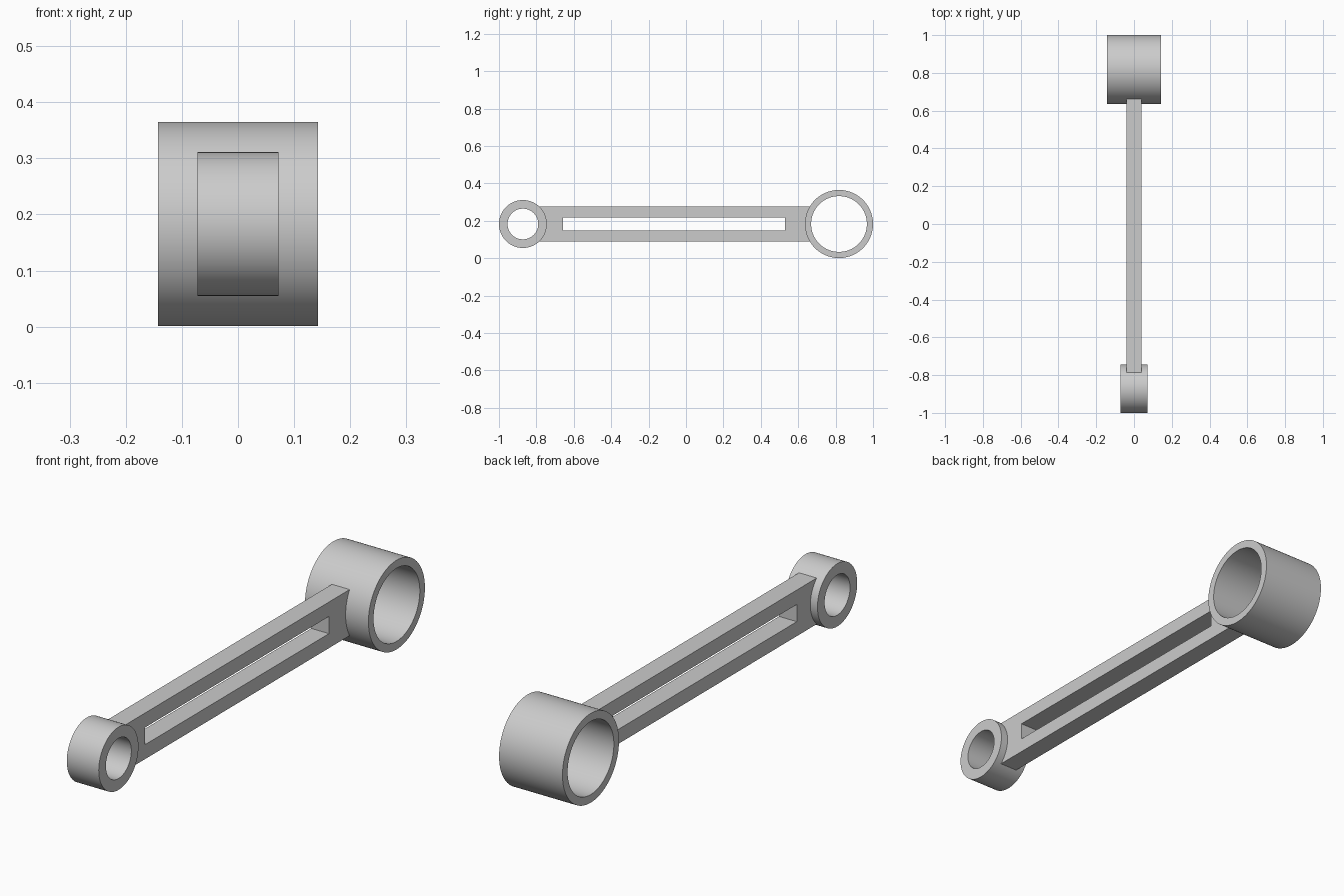
import bpy, bmesh, math
from mathutils import Matrix

cube = bpy.data.objects.get("Cube")
if cube:
    bpy.data.objects.remove(cube, do_unlink=True)

grey = bpy.data.materials.new("light grey metal")
grey.use_nodes = True
COLOUR = (0.6, 0.6, 0.6, 1)
grey.diffuse_color = COLOUR
grey.node_tree.nodes["Principled BSDF"].inputs["Base Color"].default_value = COLOUR

AXIS_Z = 0.183
SEGMENTS = 96
# Profile plane (u, v) lies along y and z, extrusion runs along x
SIDEWAYS = Matrix(((0, 0, 1, 0), (1, 0, 0, 0), (0, 1, 0, 0), (0, 0, 0, 1)))


def arc(cy, radius, start, end, steps):
    """Points of an arc around (cy, AXIS_Z)."""
    angles = [start + (end - start) * i / steps for i in range(steps + 1)]
    return [(cy + radius * math.cos(a), AXIS_Z + radius * math.sin(a)) for a in angles]


def circle(cy, radius):
    return arc(cy, radius, 0, 2 * math.pi, SEGMENTS)[:-1]


def plate(name, outlines, half_width):
    """Extrude filled outlines (the second one is a hole) across x."""
    curve = bpy.data.curves.new(name + "_profile", "CURVE")
    curve.dimensions = "2D"
    curve.fill_mode = "BOTH"
    curve.extrude = half_width
    for points in outlines:
        spline = curve.splines.new("POLY")
        spline.points.add(len(points) - 1)
        for p, (u, v) in zip(spline.points, points):
            p.co = (u, v, 0, 1)
        spline.use_cyclic_u = True
    helper = bpy.data.objects.new(name + "_helper", curve)
    bpy.context.collection.objects.link(helper)
    bpy.context.view_layer.update()
    evaluated = helper.evaluated_get(bpy.context.evaluated_depsgraph_get())
    mesh = bpy.data.meshes.new_from_object(evaluated)
    bpy.data.objects.remove(helper, do_unlink=True)
    bpy.data.curves.remove(curve)

    mesh.name = name
    mesh.transform(SIDEWAYS)
    bm = bmesh.new()
    bm.from_mesh(mesh)
    bmesh.ops.remove_doubles(bm, verts=bm.verts, dist=0.00001)
    bmesh.ops.recalc_face_normals(bm, faces=bm.faces)
    bm.to_mesh(mesh)
    bm.free()
    mesh.materials.clear()
    mesh.materials.append(grey)
    obj = bpy.data.objects.new(name, mesh)
    bpy.context.collection.objects.link(obj)
    bpy.ops.object.select_all(action="DESELECT")
    obj.select_set(True)
    bpy.context.view_layer.objects.active = obj
    bpy.ops.object.shade_smooth_by_angle(angle=math.radians(30))
    return obj


# Bearing rings at both ends
BIG_Y, BIG_R = 0.818, 0.182
SMALL_Y, SMALL_R = -0.872, 0.128
plate("large_end_ring", [circle(BIG_Y, BIG_R), circle(BIG_Y, 0.149)], 0.143)
plate("small_end_ring", [circle(SMALL_Y, SMALL_R), circle(SMALL_Y, 0.082)], 0.072)

# Slotted rod, its ends hollowed to seat against the rings
HALF_H = 0.094
SEAT = 0.002
big_angle = math.asin(HALF_H / (BIG_R - SEAT))
small_angle = math.asin(HALF_H / (SMALL_R - SEAT))
outline = (arc(SMALL_Y, SMALL_R - SEAT, small_angle, -small_angle, 24)
           + arc(BIG_Y, BIG_R - SEAT, math.pi + big_angle, math.pi - big_angle, 24))
slot = [(y, AXIS_Z + z) for y, z in
        ((-0.657, -0.035), (0.529, -0.035), (0.529, 0.035), (-0.657, 0.035))]
plate("slotted_rod", [outline, slot], 0.04)
